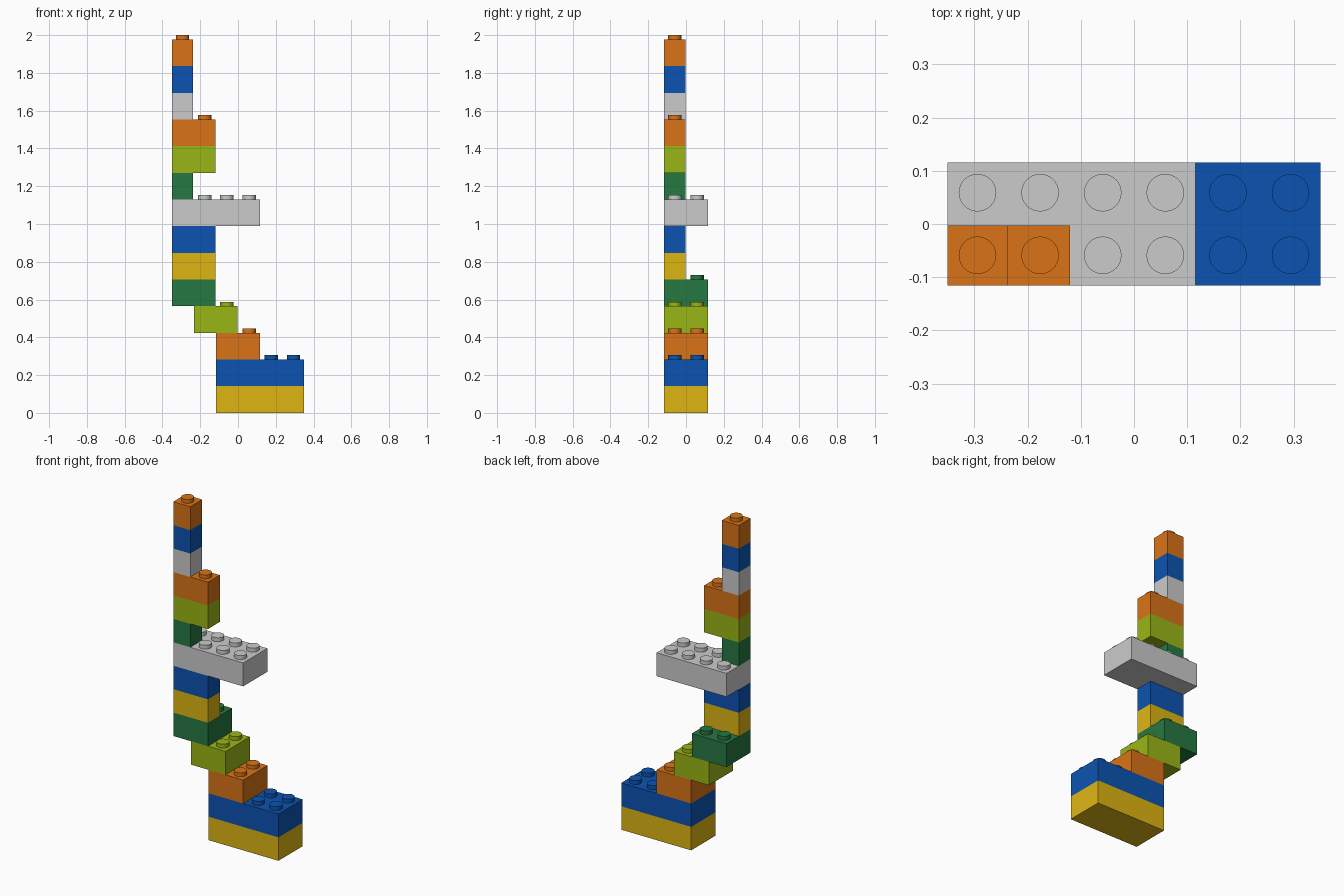
import bpy, bmesh
from mathutils import Matrix

if "Cube" in bpy.data.objects:
    bpy.data.objects.remove(bpy.data.objects["Cube"])

P = 2 / 17            # stud pitch
H = 1.2 * P           # brick height
STUD_H = 0.2 * P
STUD_R = 0.3 * P
GAP = 0.02 * P        # clearance on each side of a brick
X0, Y0 = -3 * P, -P   # front left corner of the stud grid


def linear(c):
    return c / 12.92 if c <= 0.04045 else ((c + 0.055) / 1.055) ** 2.4


def paint(name, rgb):
    mat = bpy.data.materials.new(name)
    mat.diffuse_color = (*[linear(c / 255) for c in rgb], 1)
    mat.use_nodes = True
    mat.node_tree.nodes["Principled BSDF"].inputs["Base Color"].default_value = mat.diffuse_color
    return mat


COLOURS = {
    "yellow": paint("yellow", (222, 182, 18)),
    "blue": paint("blue", (12, 84, 178)),
    "orange": paint("orange", (218, 116, 24)),
    "lime": paint("lime", (154, 182, 22)),
    "green": paint("green", (38, 120, 66)),
    "grey": None,
}


def brick(layer, colour, col, nx, ny):
    """Solid brick with nx by ny studs, its front row on the front row of the grid."""
    bm = bmesh.new()
    # Body
    size = (nx * P - 2 * GAP, ny * P - 2 * GAP, H)
    centre = (X0 + (col + nx / 2) * P, Y0 + ny / 2 * P, (layer + 0.5) * H)
    bmesh.ops.create_cube(bm, size=1, matrix=Matrix.Translation(centre) @ Matrix.Diagonal((*size, 1)))
    # Studs
    for i in range(nx):
        for j in range(ny):
            pos = (X0 + (col + i + 0.5) * P, Y0 + (j + 0.5) * P, (layer + 1) * H + STUD_H / 2)
            bmesh.ops.create_cone(bm, cap_ends=True, segments=32, radius1=STUD_R, radius2=STUD_R,
                                  depth=STUD_H, matrix=Matrix.Translation(pos))
    # Smooth stud sides, sharp rims and flat body
    for f in bm.faces:
        f.smooth = True
    for e in bm.edges:
        e.smooth = e.calc_face_angle(0) < 0.6
    name = f"{colour}_brick_{layer + 1:02d}"
    mesh = bpy.data.meshes.new(name)
    bm.to_mesh(mesh)
    bm.free()
    if COLOURS[colour]:
        mesh.materials.append(COLOURS[colour])
    bpy.context.collection.objects.link(bpy.data.objects.new(name, mesh))


# Bricks from the ground up: colour, first column, studs in x, studs in y
TOWER = [
    ("yellow", 2, 4, 2), ("blue", 2, 4, 2),                           # base
    ("orange", 2, 2, 2), ("lime", 1, 2, 2), ("green", 0, 2, 2),       # steps
    ("yellow", 0, 2, 1), ("blue", 0, 2, 1),                           # lower column
    ("grey", 0, 4, 2),                                                # platform
    ("green", 0, 1, 1), ("lime", 0, 2, 1), ("orange", 0, 2, 1),       # upper column
    ("grey", 0, 1, 1), ("blue", 0, 1, 1), ("orange", 0, 1, 1),        # spire
]
for layer, spec in enumerate(TOWER):
    brick(layer, *spec)
